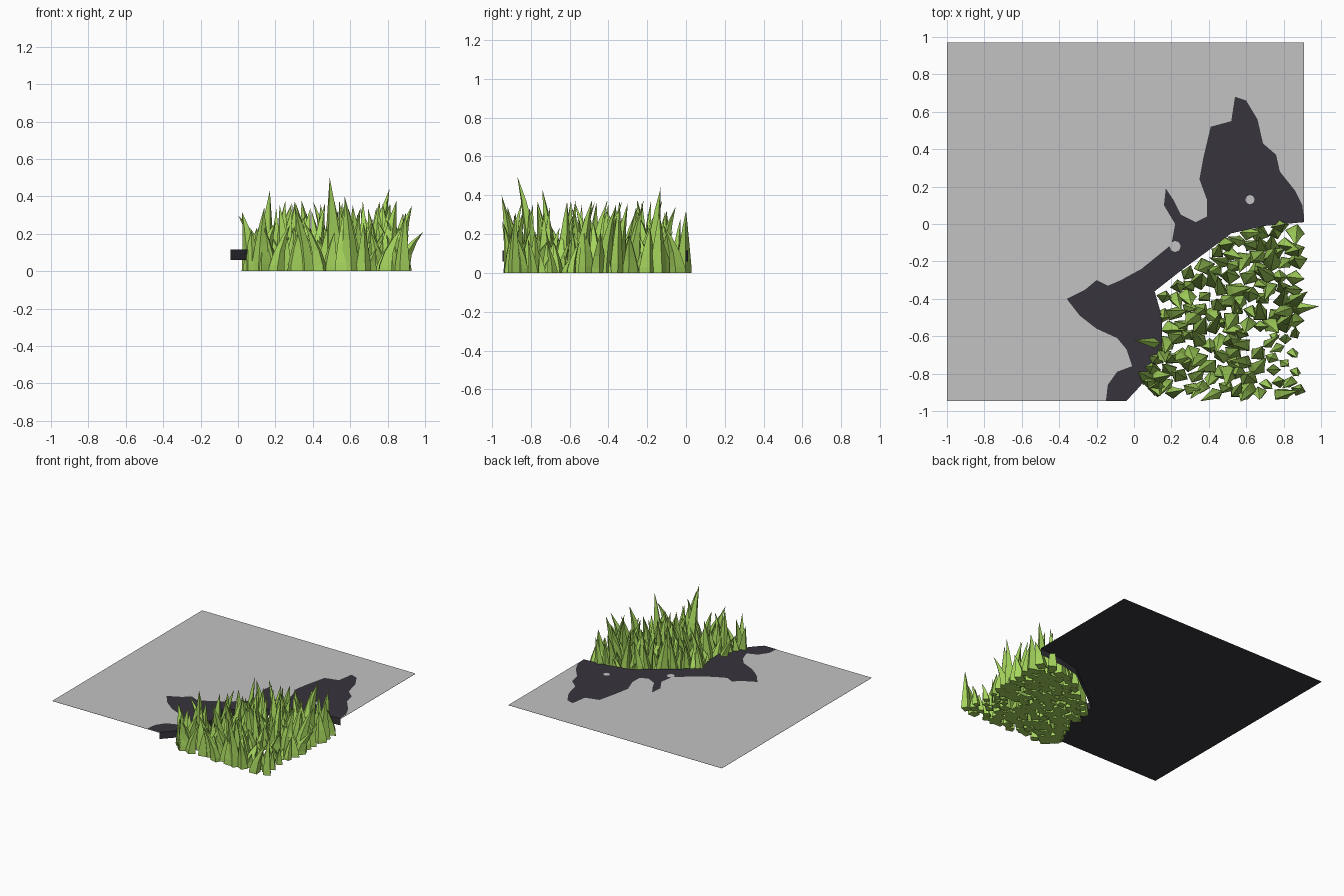
import bpy, bmesh, math, random
from mathutils import Vector

if "Cube" in bpy.data.objects:
    bpy.data.objects.remove(bpy.data.objects["Cube"])

random.seed(7)


def material(name, rgb):
    m = bpy.data.materials.new(name)
    m.diffuse_color = (*rgb, 1)
    m.use_nodes = True
    m.node_tree.nodes["Principled BSDF"].inputs["Base Color"].default_value = m.diffuse_color
    return m


GREEN = material("grass green", (0.38, 0.67, 0.11))
GREY = material("pale grey", (0.54, 0.54, 0.54))
DARK = material("dark slate", (0.038, 0.035, 0.045))


def finish(bm, name, mat):
    me = bpy.data.meshes.new(name)
    bm.to_mesh(me)
    bm.free()
    me.materials.append(mat)
    ob = bpy.data.objects.new(name, me)
    bpy.context.collection.objects.link(ob)
    return ob


def sheet(name, pts, z, mat, up=True):
    bm = bmesh.new()
    f = bm.faces.new([bm.verts.new((x, y, z)) for x, y in pts])
    f.normal_update()
    if (f.normal.z > 0) != up:
        f.normal_flip()
    bmesh.ops.triangulate(bm, faces=[f])
    return finish(bm, name, mat)


# Irregular edge where the ground square is cut away, right to front
cut = [(0.91, 0.01), (0.7, -0.01), (0.52, -0.05), (0.4, -0.14), (0.25, -0.25),
       (0.11, -0.36), (0.15, -0.5), (0.15, -0.65), (0.1, -0.78), (0.03, -0.87),
       (-0.04, -0.945)]
ground = cut + [(-1, -0.945), (-1, 0.97), (0.91, 0.97)]
TOP = 0.113
sheet("ground_top", ground, TOP, GREY)
sheet("ground_underside", ground, TOP - 0.003, DARK, up=False)

# Dark bare patch beside the cut edge
patch = [(-0.15, -0.945), (-0.14, -0.86), (-0.09, -0.79), (-0.01, -0.76),
         (-0.04, -0.67), (-0.09, -0.61), (-0.2, -0.56), (-0.29, -0.49),
         (-0.36, -0.4), (-0.26, -0.35), (-0.2, -0.3), (-0.14, -0.33),
         (-0.07, -0.3), (0.04, -0.24), (0.2, -0.11), (0.22, 0.0),
         (0.16, 0.1), (0.17, 0.19), (0.21, 0.13), (0.25, 0.05), (0.33, 0.01),
         (0.39, 0.04), (0.39, 0.13), (0.35, 0.24), (0.37, 0.35), (0.41, 0.52),
         (0.52, 0.55), (0.54, 0.68), (0.6, 0.66), (0.66, 0.56), (0.69, 0.43),
         (0.76, 0.37), (0.78, 0.28), (0.86, 0.18), (0.9, 0.1)]
sheet("dark_patch", patch + cut, TOP + 0.002, DARK)
# Small pale spots inside the patch
for i, (x, y, r) in enumerate([(0.62, 0.13, 0.025), (0.22, -0.12, 0.03)]):
    sheet("pale_spot_%d" % i, [(x + r * math.cos(a * math.pi / 4), y + r * math.sin(a * math.pi / 4))
                               for a in range(8)], TOP + 0.004, GREY)

# Drop wall below the cut edge
bm = bmesh.new()
rows = [[bm.verts.new((x, y, z)) for x, y in cut] for z in (0.06, TOP + 0.002)]
for i in range(len(cut) - 1):
    bm.faces.new((rows[0][i + 1], rows[0][i], rows[1][i], rows[1][i + 1]))
finish(bm, "cut_wall", DARK)


def inside(x, y, poly):
    hit = False
    for (x1, y1), (x2, y2) in zip(poly, poly[1:] + poly[:1]):
        if (y1 > y) != (y2 > y) and x < (x2 - x1) * (y - y1) / (y2 - y1) + x1:
            hit = not hit
    return hit


# Each blade is a four-sided curved spike
def blade(bm, x, y, h, r, lean):
    turn = random.uniform(0, math.pi)
    rings = []
    for t, w in ((0, 1), (0.12, 0.95), (0.42, 0.68), (0.74, 0.34)):
        c = Vector((x, y, h * t)) + Vector((lean[0], lean[1], 0)) * t ** 1.8
        rings.append([bm.verts.new(c + Vector((math.cos(turn + k * math.pi / 2) * r * w,
                                               math.sin(turn + k * math.pi / 2) * r * w * 0.8, 0)))
                      for k in range(4)])
    tip = bm.verts.new((x + lean[0], y + lean[1], h))
    bm.faces.new(rings[0][::-1])
    for a, b in zip(rings, rings[1:]):
        for k in range(4):
            bm.faces.new((a[k], a[(k + 1) % 4], b[(k + 1) % 4], b[k]))
    for k in range(4):
        bm.faces.new((rings[-1][k], rings[-1][(k + 1) % 4], tip))


bm = bmesh.new()
# Prominent blades: x, y, height, radius, lean
for x, y, h, r, lx, ly in [(0.51, -0.79, 0.5, 0.06, -0.02, -0.08), (0.74, -0.17, 0.44, 0.06, 0.07, 0.04),
                           (0.15, -0.7, 0.43, 0.055, 0.02, -0.04), (0.85, -0.42, 0.35, 0.055, 0.08, 0.06),
                           (0.87, -0.45, 0.21, 0.05, 0.12, 0.01), (0.07, -0.82, 0.32, 0.055, -0.05, 0.03),
                           (0.78, -0.01, 0.32, 0.05, 0.03, 0.01), (0.13, -0.64, 0.3, 0.05, -0.13, 0.02),
                           (0.6, -0.9, 0.4, 0.05, -0.03, -0.05), (0.12, -0.88, 0.34, 0.05, 0.02, -0.04)]:
    blade(bm, x, y, h, r, (lx, ly))

# Scattered blades filling the corner bed
bed = [(0.87, -0.02), (0.7, -0.04), (0.55, -0.06), (0.4, -0.17), (0.27, -0.27), (0.14, -0.38),
       (0.16, -0.55), (0.13, -0.68), (0.05, -0.82), (0.1, -0.91), (0.88, -0.91)]
spots = []
for _ in range(9000):
    x, y = random.uniform(0, 0.9), random.uniform(-0.93, 0)
    if not inside(x, y, bed) or math.hypot(x - 0.64, y + 0.63) < 0.06:
        continue
    if all(math.hypot(x - a, y - b) > 0.054 for a, b in spots):
        spots.append((x, y))
for x, y in spots:
    small = x > 0.68 and -0.86 < y < -0.55
    h = random.uniform(0.06, 0.22) if small else random.uniform(0.16, 0.38)
    r = random.uniform(0.028, 0.042) if small else random.uniform(0.04, 0.06)
    a, d = random.uniform(0, 2 * math.pi), random.uniform(0.01, 0.1) * min(1, h / 0.2)
    lx, ly = math.cos(a) * d, math.sin(a) * d
    if x + lx > 0.93 or x + lx < 0:
        lx = -lx
    if y + ly < -0.95 or y + ly > 0.03:
        ly = -ly
    blade(bm, x, y, h, r, (lx, ly))
finish(bm, "grass_blades", GREEN)
